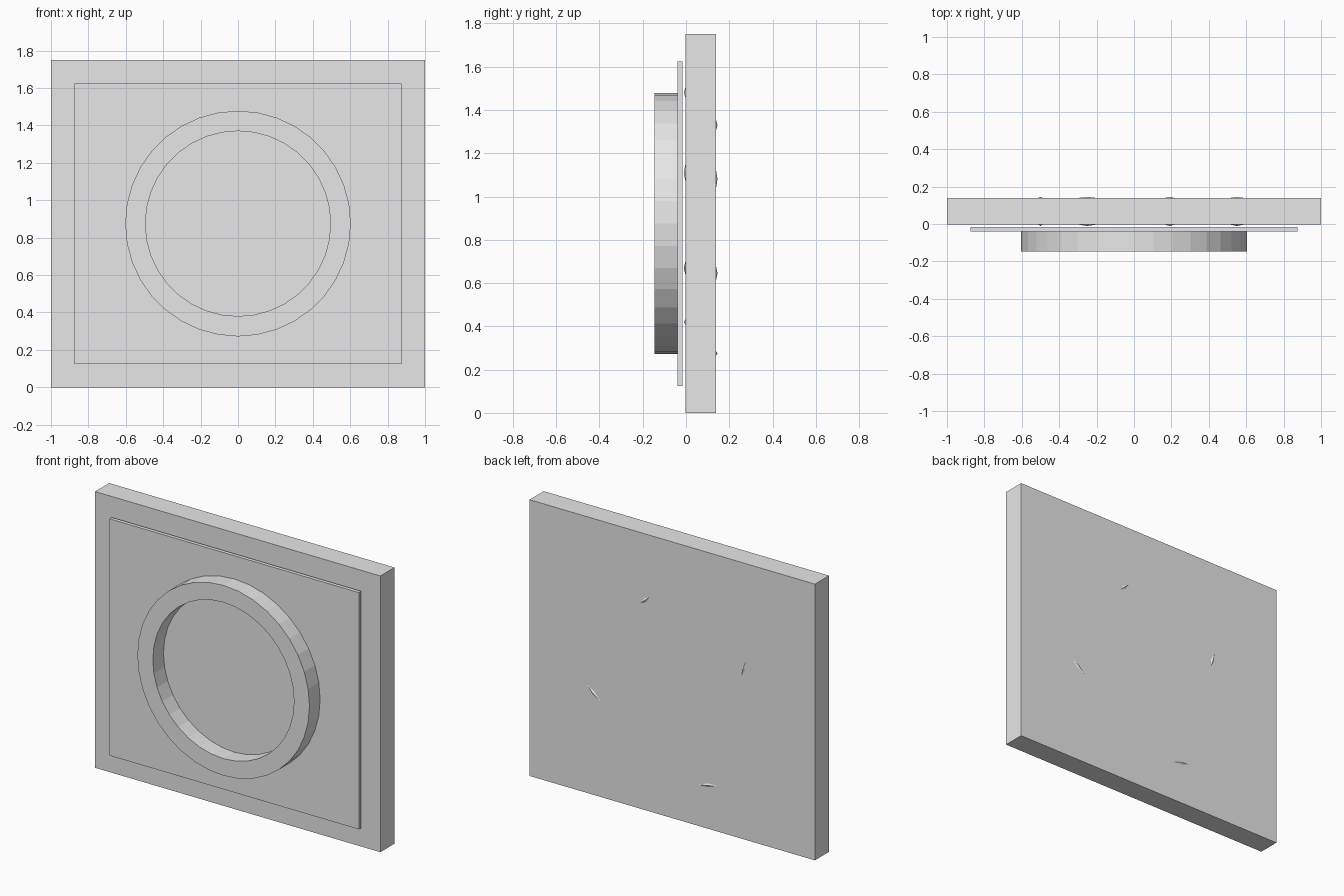
import bpy
import bmesh
from math import radians
from mathutils import Matrix, Vector

cube = bpy.data.objects.get("Cube")
if cube:
    bpy.data.objects.remove(cube, do_unlink=True)

# Single flat colour
grey = bpy.data.materials.new("light grey")
grey.use_nodes = True
grey.diffuse_color = (0.8, 0.8, 0.8, 1)
grey.node_tree.nodes["Principled BSDF"].inputs["Base Color"].default_value = (0.8, 0.8, 0.8, 1)

MID_Z = 0.875
SLAB_FRONT, SLAB_BACK = -0.003, 0.138


def finish(name, bm):
    bmesh.ops.recalc_face_normals(bm, faces=bm.faces)
    mesh = bpy.data.meshes.new(name)
    bm.to_mesh(mesh)
    bm.free()
    mesh.materials.append(grey)
    obj = bpy.data.objects.new(name, mesh)
    bpy.context.collection.objects.link(obj)
    return obj


def box(name, width, height, y0, y1):
    bm = bmesh.new()
    place = Matrix.Translation((0, (y0 + y1) / 2, MID_Z))
    bmesh.ops.create_cube(bm, size=1, matrix=place @ Matrix.Diagonal((width, y1 - y0, height, 1)))
    return finish(name, bm)


def ring(name, outer, inner, y0, y1, sides):
    # Spin a closed rectangular section around the y axis
    bm = bmesh.new()
    section = [(outer, y0), (outer, y1), (inner, y1), (inner, y0)]
    verts = [bm.verts.new((r, y, MID_Z)) for r, y in section]
    edges = [bm.edges.new((verts[i], verts[(i + 1) % 4])) for i in range(4)]
    bmesh.ops.spin(bm, geom=verts + edges, cent=(0, 0, MID_Z), axis=(0, 1, 0),
                   angle=radians(360), steps=sides)
    bmesh.ops.remove_doubles(bm, verts=bm.verts, dist=0.0001)
    return finish(name, bm)


def shard(name, x, y, z, length, angle, side):
    # Low elongated point breaking through the slab surface
    bm = bmesh.new()
    bmesh.ops.create_cone(bm, cap_ends=True, segments=4, radius1=1, radius2=0, depth=1)
    bm.transform(Matrix.Translation((0, 0, 0.5)))
    bm.transform(Matrix.Diagonal((length / 2, 0.012, 0.0075, 1)))
    along = Matrix.Rotation(-radians(angle), 4, "Y")
    outward = Matrix.Rotation(radians(-90 * side), 4, "X")
    bm.transform(Matrix.Translation(Vector((x, y, z))) @ along @ outward)
    return finish(name, bm)


# Main body
box("back_slab", 2, 1.75, SLAB_FRONT, SLAB_BACK)
box("front_panel", 1.75, 1.5, -0.039, -0.016)
ring("front_ring", 0.603, 0.495, -0.146, -0.038, 36)

# Small points on both faces: x, back z, front z, length, angle
points = [
    (0.19, 1.33, 1.48, 0.085, 139),
    (0.55, 0.645, 0.67, 0.12, 39),
    (-0.50, 1.08, 1.11, 0.10, 106),
    (-0.25, 0.275, 0.42, 0.125, 168),
]
for i, (x, back_z, front_z, length, angle) in enumerate(points, 1):
    shard(f"back_point_{i}", x, SLAB_BACK, back_z, length, angle, 1)
    shard(f"front_point_{i}", x, SLAB_FRONT, front_z, length * 0.8, angle, -1)
